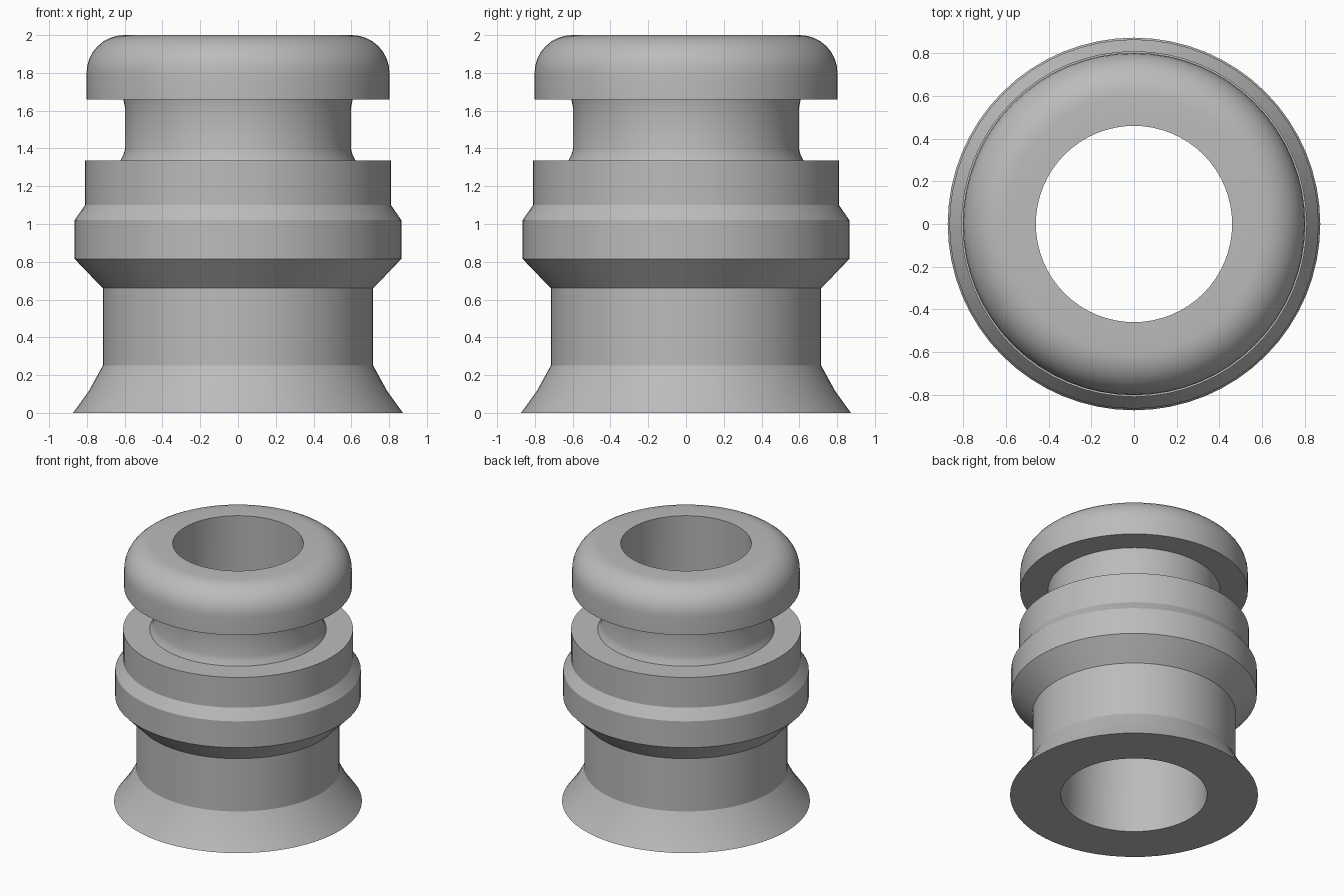
import bpy, bmesh, math

cube = bpy.data.objects.get("Cube")
if cube:
    bpy.data.objects.remove(cube, do_unlink=True)

SEGMENTS = 64

grey = bpy.data.materials.new("plain grey")
grey.use_nodes = True
colour = (0.5, 0.5, 0.5, 1)
grey.diffuse_color = colour
grey.node_tree.nodes["Principled BSDF"].inputs["Base Color"].default_value = colour


def arc(cx, cz, rx, rz, start, end, steps):
    """Points along an elliptical arc, angles in degrees."""
    angles = [math.radians(start + (end - start) * i / steps) for i in range(steps + 1)]
    return [(cx + rx * math.cos(a), cz + rz * math.sin(a)) for a in angles]


def lathe(name, profile):
    """Revolve a closed (radius, height) profile around z."""
    bm = bmesh.new()
    rings = []
    for i in range(SEGMENTS):
        a = 2 * math.pi * i / SEGMENTS
        rings.append([bm.verts.new((r * math.cos(a), r * math.sin(a), z)) for r, z in profile])
    n = len(profile)
    for i in range(SEGMENTS):
        here, there = rings[i], rings[(i + 1) % SEGMENTS]
        for j in range(n):
            k = (j + 1) % n
            bm.faces.new((here[j], there[j], there[k], here[k]))
    bmesh.ops.recalc_face_normals(bm, faces=bm.faces)
    mesh = bpy.data.meshes.new(name)
    bm.to_mesh(mesh)
    bm.free()
    mesh.materials.append(grey)
    obj = bpy.data.objects.new(name, mesh)
    bpy.context.collection.objects.link(obj)
    bpy.ops.object.select_all(action="DESELECT")
    obj.select_set(True)
    bpy.context.view_layer.objects.active = obj
    bpy.ops.object.shade_smooth_by_angle(angle=math.radians(25))
    return obj


# Slightly tapered bore, wider at the bottom
profile = [(0.46, 2.0), (0.515, 0)]
# Flared foot and lower barrel
profile += [(0.873, 0), (0.79, 0.115), (0.716, 0.25), (0.716, 0.66)]
# Chamfered collar and its upper step
profile += [(0.865, 0.815), (0.865, 1.02), (0.81, 1.10), (0.81, 1.335)]
# Groove with small fillets
profile += [(0.622, 1.335), (0.607, 1.365), (0.597, 1.40), (0.597, 1.61), (0.607, 1.66)]
# Rounded cap
profile += [(0.802, 1.66)] + arc(0.602, 1.8, 0.2, 0.2, 0, 90, 8)

lathe("grooved_bushing", profile)
